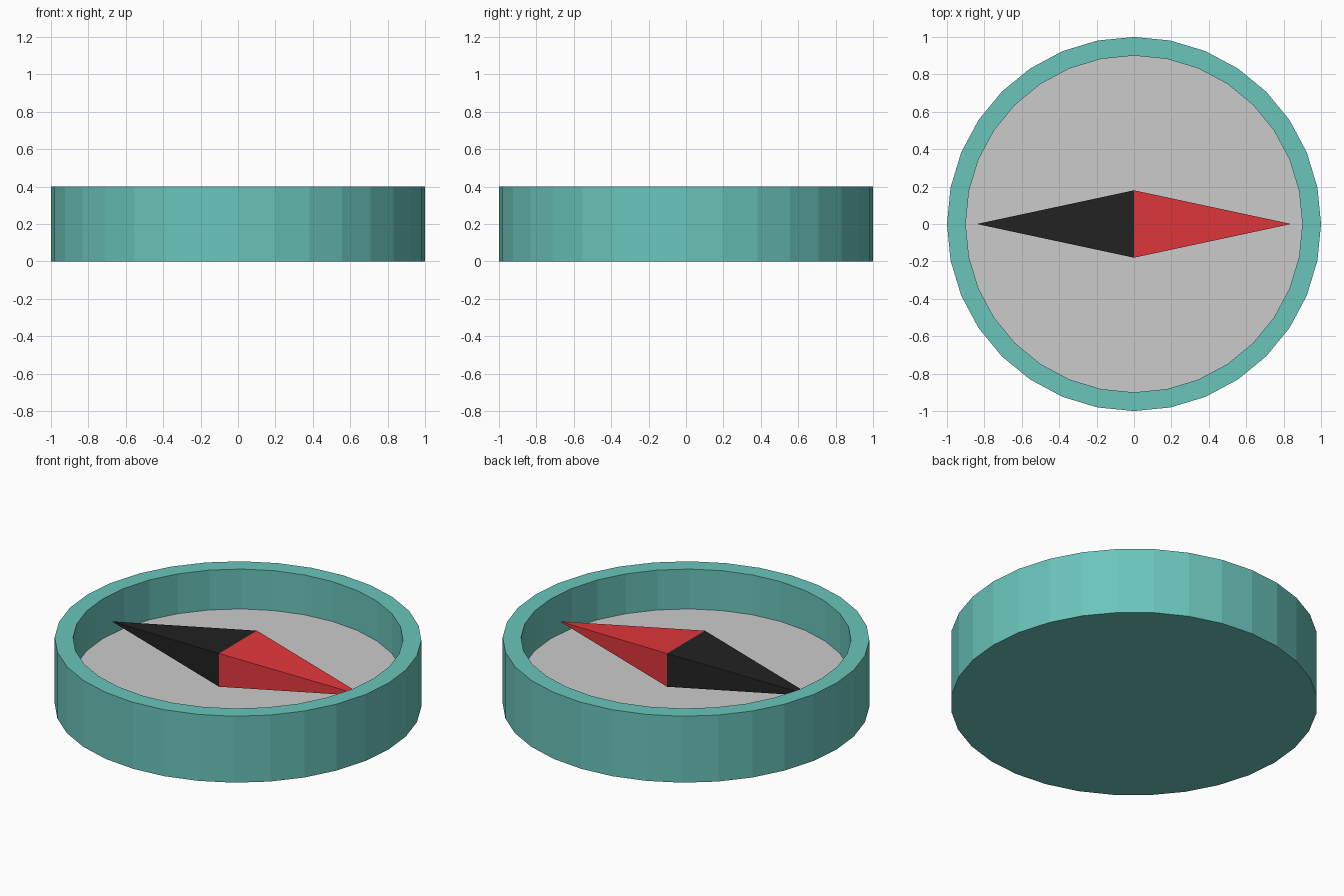
import bpy, bmesh
from math import cos, sin, tau

if "Cube" in bpy.data.objects:
    bpy.data.objects.remove(bpy.data.objects["Cube"])

SIDES = 32
FLOOR_Z = 0.16


def material(name, rgb):
    m = bpy.data.materials.new(name)
    m.diffuse_color = (*rgb, 1)
    m.use_nodes = True
    m.node_tree.nodes["Principled BSDF"].inputs["Base Color"].default_value = m.diffuse_color
    return m


def add_object(name, bm, mat=None):
    mesh = bpy.data.meshes.new(name)
    bm.to_mesh(mesh)
    bm.free()
    ob = bpy.data.objects.new(name, mesh)
    bpy.context.collection.objects.link(ob)
    if mat:
        mesh.materials.append(mat)
    return ob


def ring(bm, r, z):
    return [bm.verts.new((r * cos(tau * i / SIDES), r * sin(tau * i / SIDES), z))
            for i in range(SIDES)]


# Case: base, outer wall, flat rim and inner wall
bm = bmesh.new()
rings = [ring(bm, r, z) for r, z in ((1, 0), (1, 0.4), (0.9, 0.4), (0.9, FLOOR_Z))]
for a, b in zip(rings, rings[1:]):
    for i in range(SIDES):
        j = (i + 1) % SIDES
        bm.faces.new((a[i], a[j], b[j], b[i]))
bm.faces.new(rings[0][::-1])
add_object("compass_case", bm, material("teal", (0.144, 0.558, 0.497)))

# Dial: grey disc closing the recess
bm = bmesh.new()
bm.faces.new(ring(bm, 0.9, FLOOR_Z))
add_object("dial", bm)


# Needle halves: four-sided points meeting back to back in the middle
def needle_half(name, side, mat):
    bm = bmesh.new()
    tip = bm.verts.new((0.84 * side, 0, 0.28))
    base = [bm.verts.new((0, y * 0.18, 0.28 + z * 0.1))
            for y, z in ((-1, -1), (1, -1), (1, 1), (-1, 1))]
    for i in range(4):
        bm.faces.new((base[i], base[(i + 1) % 4], tip))
    bm.faces.new(base)
    bmesh.ops.recalc_face_normals(bm, faces=bm.faces)
    add_object(name, bm, mat)


needle_half("needle_north", 1, material("red", (0.76, 0.038, 0.045)))
needle_half("needle_south", -1, material("black", (0.016, 0.016, 0.016)))
